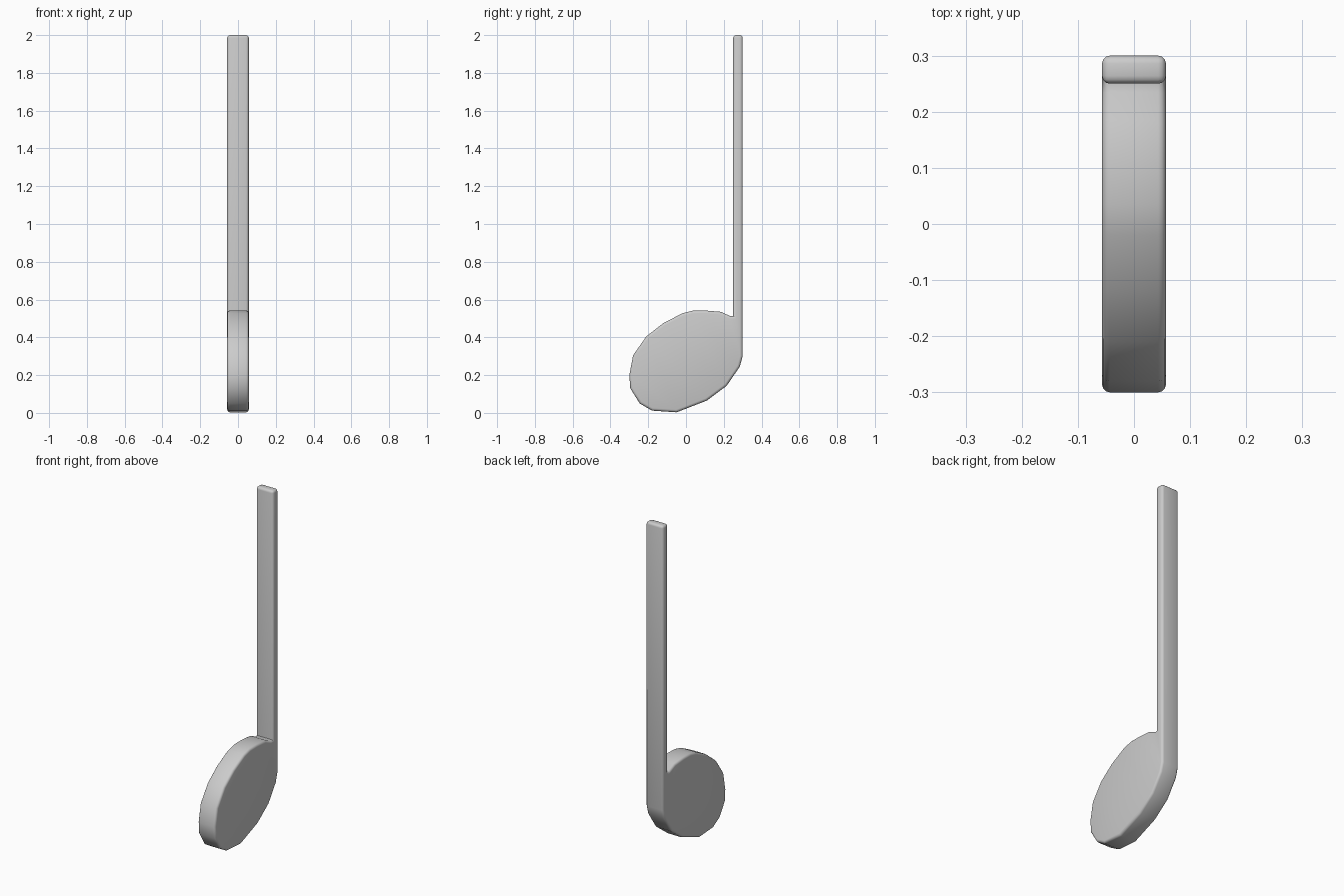
import bpy, bmesh, math

if "Cube" in bpy.data.objects:
    bpy.data.objects.remove(bpy.data.objects["Cube"])

HALF = 0.057   # half thickness along x

# Side outline (y, z): note head followed by upright stem
outline = [
    (-0.30, 0.20), (-0.28, 0.305), (-0.21, 0.405), (-0.12, 0.475),
    (-0.02, 0.527), (0.035, 0.541), (0.10, 0.542), (0.185, 0.535),
    (0.235, 0.512), (0.25, 0.512), (0.25, 2.0), (0.30, 2.0),
    (0.30, 0.30), (0.285, 0.245), (0.215, 0.143), (0.11, 0.065),
    (-0.05, 0.003), (-0.18, 0.012), (-0.245, 0.05), (-0.295, 0.13),
]

bm = bmesh.new()
left = [bm.verts.new((-HALF, y, z)) for y, z in outline]
face = bm.faces.new(left)
ext = bmesh.ops.extrude_face_region(bm, geom=[face])
for v in ext["geom"]:
    if isinstance(v, bmesh.types.BMVert):
        v.co.x = HALF
bmesh.ops.recalc_face_normals(bm, faces=bm.faces)

# Rounded rims on both sides and around the stem top
rims = [e for e in bm.edges
        if abs(e.verts[0].co.x - e.verts[1].co.x) < 1e-5
        or min(v.co.z for v in e.verts) > 1.99]
bmesh.ops.bevel(bm, geom=rims, offset=0.014, offset_type='OFFSET',
                segments=3, profile=0.5, affect='EDGES', clamp_overlap=False)
bmesh.ops.triangulate(bm, faces=[f for f in bm.faces if len(f.verts) > 4])
bmesh.ops.recalc_face_normals(bm, faces=bm.faces)

mesh = bpy.data.meshes.new("music_note")
bm.to_mesh(mesh)
bm.free()
note = bpy.data.objects.new("music_note", mesh)
bpy.context.collection.objects.link(note)

bpy.context.view_layer.objects.active = note
note.select_set(True)
bpy.ops.object.shade_smooth_by_angle(angle=math.radians(40))
